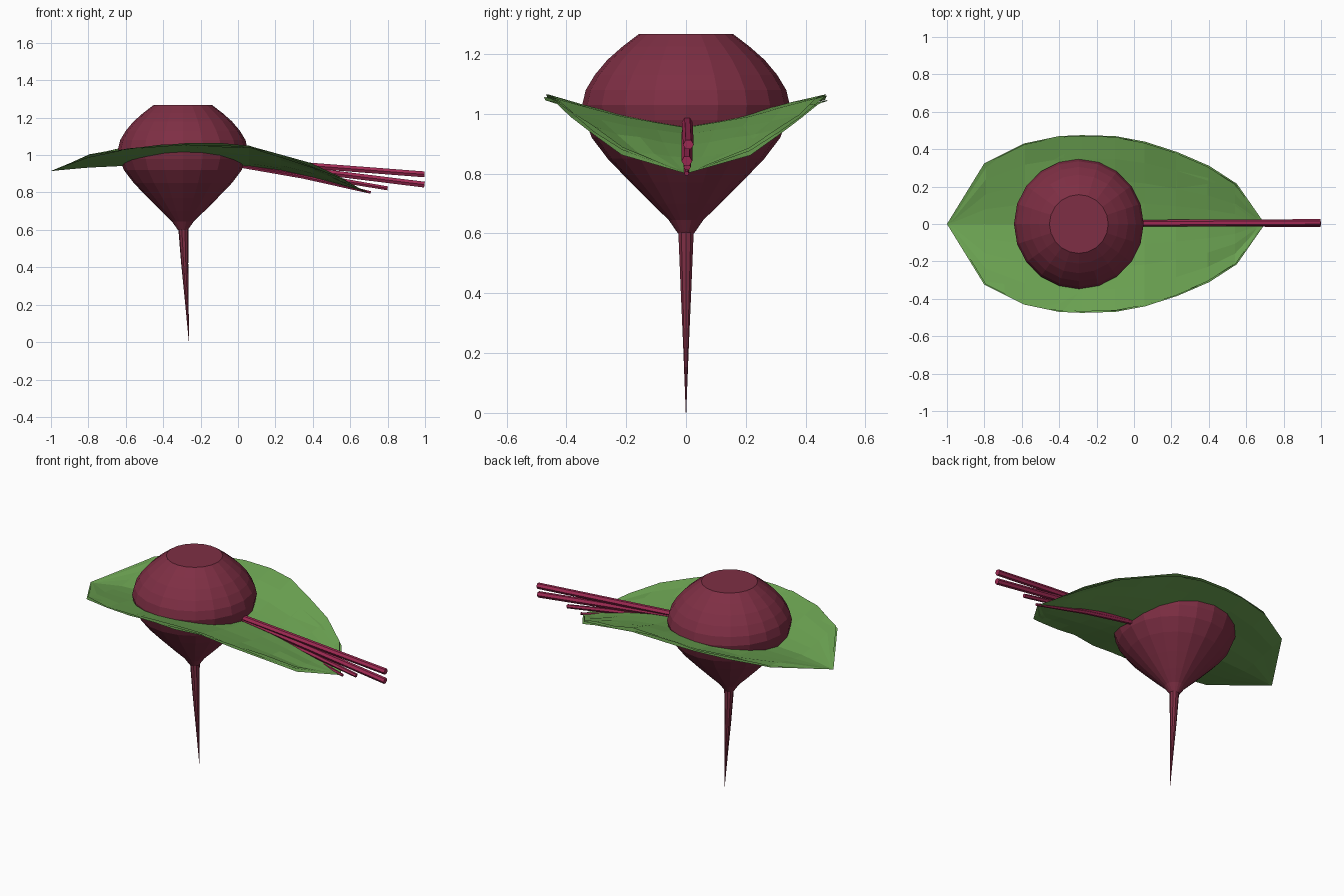
import bpy, math, random
from mathutils import Vector

if "Cube" in bpy.data.objects:
    bpy.data.objects.remove(bpy.data.objects["Cube"])

random.seed(4)
CX = -0.295


def material(name, rgb):
    m = bpy.data.materials.new(name)
    m.diffuse_color = (*rgb, 1)
    m.use_nodes = True
    m.node_tree.nodes["Principled BSDF"].inputs["Base Color"].default_value = m.diffuse_color
    return m


BEET = material("beet skin", (0.21, 0.028, 0.058))
STEM = material("stem pink", (0.36, 0.024, 0.09))
LEAF = material("leaf green", (0.15, 0.37, 0.085))


def make(name, verts, faces, mat):
    me = bpy.data.meshes.new(name)
    me.from_pydata(verts, [], faces)
    me.materials.append(mat)
    ob = bpy.data.objects.new(name, me)
    bpy.context.collection.objects.link(ob)
    return ob


def lathe(name, rings, sides, mat):
    """rings: (centre x, z, radius) from bottom to top."""
    verts, faces = [], []
    for cx, z, r in rings:
        for i in range(sides):
            a = 2 * math.pi * i / sides
            verts.append((cx + r * math.cos(a), r * math.sin(a), z))
    for k in range(len(rings) - 1):
        for i in range(sides):
            j = (i + 1) % sides
            a, b = k * sides, (k + 1) * sides
            faces.append((a + i, a + j, b + j, b + i))
    faces.append(tuple(reversed(range(sides))))
    faces.append(tuple(range((len(rings) - 1) * sides, len(rings) * sides)))
    return make(name, verts, faces, mat)


# Bulb with flat top
profile = [(0.60, 0.027), (0.645, 0.058), (0.70, 0.115), (0.77, 0.185), (0.85, 0.262),
           (0.92, 0.315), (0.98, 0.338), (1.03, 0.347), (1.08, 0.335), (1.13, 0.305),
           (1.18, 0.263), (1.225, 0.212), (1.267, 0.157)]
lathe("bulb", [(CX, z, r) for z, r in profile], 20, BEET)

# Thin, slightly leaning tap root
lathe("tap_root", [(CX + 0.003, 0.605, 0.027), (-0.285, 0.42, 0.019), (-0.273, 0.2, 0.009),
                   (-0.262, 0.0, 0.0008)], 10, BEET)

# Stacked leaf blades: x, half width, centre z, edge z
stations = [(-1.0, 0.0, 0.915, 0.915), (-0.8, 0.325, 0.94, 1.0), (-0.59, 0.43, 0.95, 1.035),
            (-0.4, 0.47, 0.955, 1.052), (-0.28, 0.475, 0.955, 1.057), (-0.1, 0.47, 0.955, 1.055),
            (0.06, 0.44, 0.947, 1.04), (0.23, 0.385, 0.925, 0.995), (0.4, 0.312, 0.888, 0.945),
            (0.55, 0.215, 0.847, 0.873), (0.7, 0.0, 0.80, 0.80)]
COLS = 8
for n, (dz, scale) in enumerate([(-0.007, 1.0), (0.0, 0.99), (0.007, 0.985)]):
    verts, faces = [], []
    for x, w, zc, ze in stations:
        for c in range(COLS + 1):
            t = 2 * c / COLS - 1
            inside = 1 if w > 0 else 0
            z = zc + (ze - zc) * abs(t) ** 1.25 + inside * (dz + random.uniform(-1, 1) * 0.008 * abs(t))
            verts.append((-0.15 + (x + 0.15) * scale, w * t * scale, z))
    for k in range(len(stations) - 1):
        for c in range(COLS):
            a, b = k * (COLS + 1) + c, (k + 1) * (COLS + 1) + c
            if k == 0:                                  # fan at the left tip
                faces.append((a, b, b + 1))
            elif k == len(stations) - 2:                # fan at the right tip
                faces.append((a, b, a + 1))
            else:
                faces.append((a, b, b + 1, a + 1))
    make(f"leaf_{n + 1}", verts, faces, LEAF)


def rod(name, a, b, ra, rb, sides=6):
    a, b = Vector(a), Vector(b)
    q = (b - a).to_track_quat('Z', 'Y')
    verts = []
    for p, r in ((a, ra), (b, rb)):
        for i in range(sides):
            t = 2 * math.pi * i / sides
            verts.append(p + q @ Vector((r * math.cos(t), r * math.sin(t), 0)))
    faces = [(i, (i + 1) % sides, sides + (i + 1) % sides, sides + i) for i in range(sides)]
    faces += [tuple(reversed(range(sides))), tuple(range(sides, 2 * sides))]
    make(name, verts, faces, STEM)


# Stems fanning out from the bulb: start z, end x, end y, end z
for n, (z0, x1, y1, z1) in enumerate([(0.973, 0.997, 0.008, 0.897), (0.965, 0.997, 0.003, 0.842),
                                      (0.958, 0.80, 0.004, 0.822)]):
    rod(f"stem_{n + 1}", (-0.0, 0.004, z0), (x1, y1, z1), 0.018, 0.018 if n < 2 else 0.012)

# Midrib under the leaves
rod("midrib", (0.0, 0.002, 0.947), (0.35, 0.002, 0.885), 0.014, 0.013)
rod("midrib_tip", (0.35, 0.002, 0.885), (0.71, 0.002, 0.80), 0.013, 0.008)
